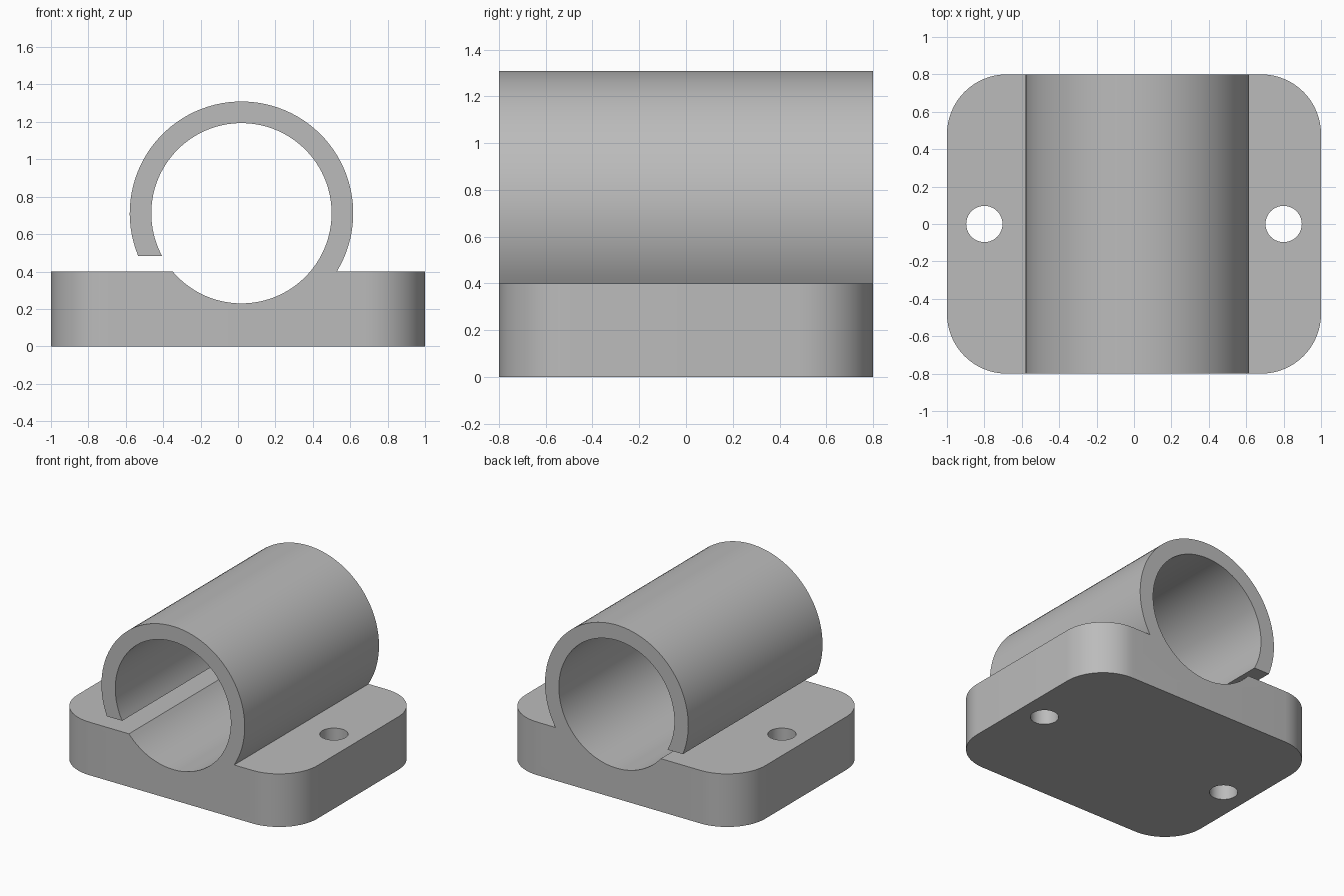
import bpy, bmesh, math

cube = bpy.data.objects.get("Cube")
if cube:
    bpy.data.objects.remove(cube, do_unlink=True)

CX, CZ = 0.0185, 0.7115            # bore axis
R_OUT, R_IN = 0.5975, 0.482        # clamp ring radii
PLATE_TOP, LIP = 0.4, 0.483        # slot lies between these heights
CORNER = 0.32

grey = bpy.data.materials.new("light_grey")
grey.use_nodes = True
colour = (0.5, 0.5, 0.5, 1)
grey.diffuse_color = colour
grey.node_tree.nodes["Principled BSDF"].inputs["Base Color"].default_value = colour


def arc(cx, cy, r, a0, a1, n):
    """Points on a circle from angle a0 to a1."""
    steps = [a0 + (a1 - a0) * i / n for i in range(n + 1)]
    return [(cx + r * math.cos(a), cy + r * math.sin(a)) for a in steps]


def prism(name, points, place, offset):
    """Extrude a closed outline by offset."""
    bm = bmesh.new()
    face = bm.faces.new([bm.verts.new(place(u, v)) for u, v in points])
    out = bmesh.ops.extrude_face_region(bm, geom=[face])["geom"]
    bmesh.ops.translate(bm, verts=[v for v in out if isinstance(v, bmesh.types.BMVert)], vec=offset)
    bmesh.ops.recalc_face_normals(bm, faces=bm.faces)
    mesh = bpy.data.meshes.new(name)
    bm.to_mesh(mesh)
    bm.free()
    mesh.materials.append(grey)
    obj = bpy.data.objects.new(name, mesh)
    bpy.context.collection.objects.link(obj)
    return obj


def combine(obj, cutter, operation):
    """Apply a boolean and discard the cutter."""
    cutter.hide_render = True
    mod = obj.modifiers.new("cut", "BOOLEAN")
    mod.operation, mod.object, mod.solver = operation, cutter, "EXACT"
    bpy.context.view_layer.objects.active = obj
    bpy.ops.object.modifier_apply(modifier=mod.name)
    bpy.data.objects.remove(cutter, do_unlink=True)


# Front profile: plate and open clamp ring in one outline
def dip(r, z):
    return math.asin((z - CZ) / r)


profile = [(-1.1, 0), (1.1, 0), (1.1, PLATE_TOP)]
profile += arc(CX, CZ, R_OUT, dip(R_OUT, PLATE_TOP), math.pi - dip(R_OUT, LIP), 64)
profile += arc(CX, CZ, R_IN, math.pi - dip(R_IN, LIP), -math.pi - dip(R_IN, PLATE_TOP) , 96)
profile += [(-1.1, PLATE_TOP)]
bracket = prism("clamp_bracket", profile, lambda u, v: (u, -0.9, v), (0, 1.8, 0))

# Plan outline with rounded corners
plan = []
for i, (sx, sy) in enumerate([(1, 1), (-1, 1), (-1, -1), (1, -1)]):
    start = i * math.pi / 2
    plan += arc(sx * (1 - CORNER), sy * (0.8 - CORNER), CORNER, start, start + math.pi / 2, 16)
combine(bracket, prism("plan_cutter", plan, lambda u, v: (u, v, -0.1), (0, 0, 1.6)), "INTERSECT")

# Screw holes
for x in (-0.8, 0.8):
    circle = arc(x, 0, 0.097, 0, 2 * math.pi, 40)[:-1]
    combine(bracket, prism("hole_cutter", circle, lambda u, v: (u, v, -0.1), (0, 0, 0.8)), "DIFFERENCE")

bpy.ops.object.select_all(action="DESELECT")
bracket.select_set(True)
bpy.context.view_layer.objects.active = bracket
bpy.ops.object.shade_smooth_by_angle(angle=math.radians(25))
